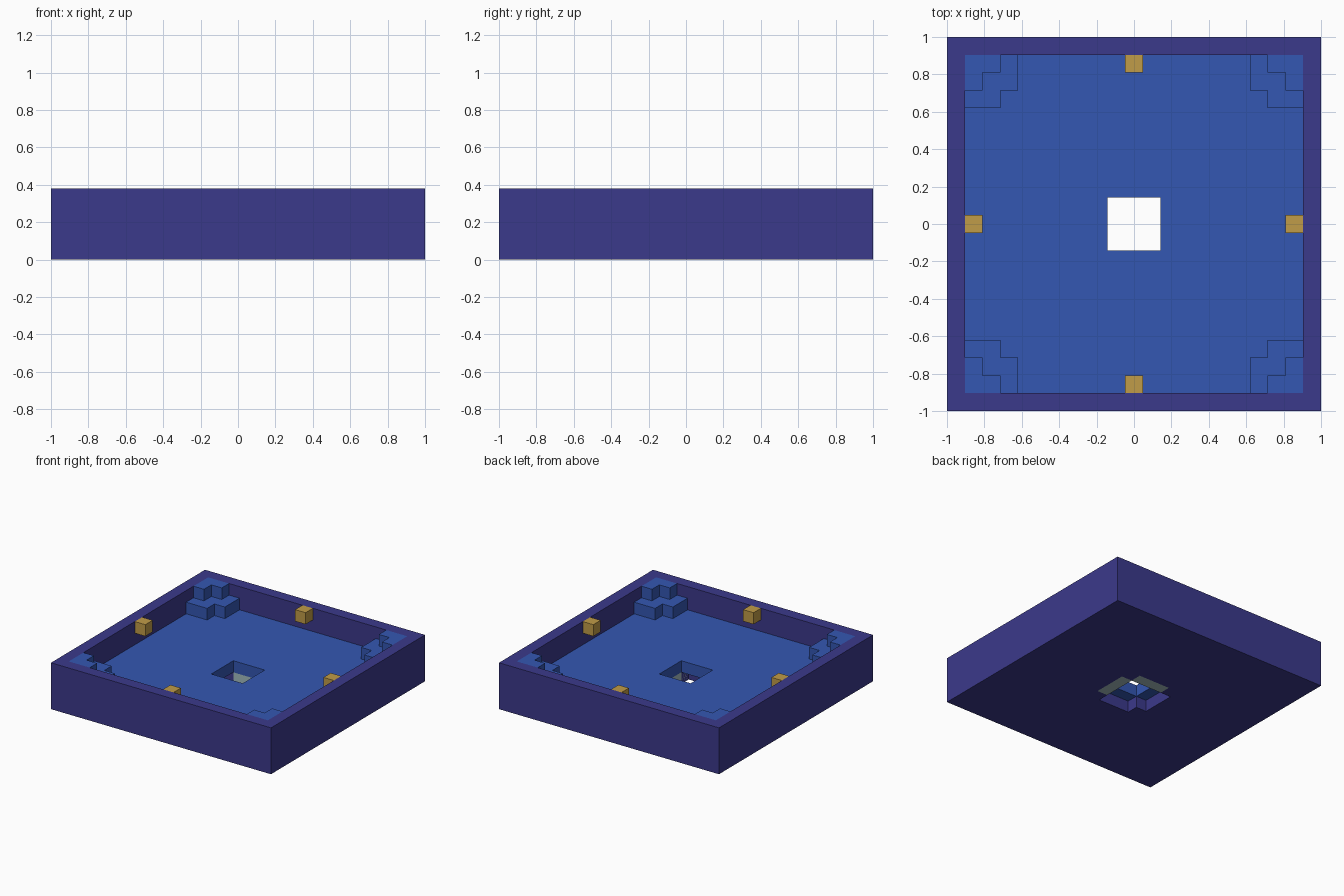
import bpy
import bmesh
from mathutils import Matrix, Vector

if "Cube" in bpy.data.objects:
    bpy.data.objects.remove(bpy.data.objects["Cube"], do_unlink=True)

U = 2 / 21  # one block; the tray is 21 blocks wide and 4 high


def material(name, color):
    m = bpy.data.materials.new(name)
    m.use_nodes = True
    m.diffuse_color = (*color, 1)
    m.node_tree.nodes["Principled BSDF"].inputs["Base Color"].default_value = (*color, 1)
    return m


purple = material("deep purple", (0.044, 0.041, 0.258))
blue = material("royal blue", (0.034, 0.095, 0.445))
gold = material("gold", (0.527, 0.332, 0.065))
pale = material("pale grey", (0.366, 0.497, 0.515))


def square(half, cx=0, cy=0):
    return [(cx - half, cy - half), (cx + half, cy - half),
            (cx + half, cy + half), (cx - half, cy + half)]


def turn(points, quarters):
    """Rotate an outline about the centre by quarter turns."""
    for _ in range(quarters):
        points = [(-y, x) for x, y in points]
    return points


def prism(name, mat, outline, z0, z1, hole=None):
    """Extrude an outline, with an optional hole, between two heights in blocks."""
    bm = bmesh.new()
    loops = [outline] + ([hole] if hole else [])
    edges = []
    for loop in loops:
        vs = [bm.verts.new((x, y, z0)) for x, y in loop]
        if not hole:
            bm.faces.new(vs)
        edges += [bm.edges.new((a, b)) if hole else None
                  for a, b in zip(vs, vs[1:] + vs[:1])]
    if hole:
        bmesh.ops.triangle_fill(bm, use_beauty=True, edges=edges, normal=(0, 0, 1))
    top = bmesh.ops.extrude_face_region(bm, geom=bm.faces[:], use_keep_orig=True)
    bmesh.ops.translate(bm, vec=Vector((0, 0, z1 - z0)),
                        verts=[v for v in top["geom"] if isinstance(v, bmesh.types.BMVert)])
    bmesh.ops.recalc_face_normals(bm, faces=bm.faces[:])
    bm.transform(Matrix.Scale(U, 4))
    mesh = bpy.data.meshes.new(name)
    bm.to_mesh(mesh)
    bm.free()
    mesh.materials.append(mat)
    ob = bpy.data.objects.new(name, mesh)
    bpy.context.collection.objects.link(ob)
    return ob


# Outer tray, hollowed from above and pierced by a cross-shaped port
cross = [p for q in range(4) for p in turn([(2.5, -1.5), (2.5, 1.5), (1.5, 1.5)], q)]
tray = prism("tray", purple, square(10.5), 0, 4)
for cutter in (prism("pocket_cutter", purple, square(9.5), 1, 5),
               prism("port_cutter", purple, cross, -1, 2)):
    cut = tray.modifiers.new(cutter.name, "BOOLEAN")
    cut.operation = "DIFFERENCE"
    cut.solver = "EXACT"
    cut.object = cutter
    cutter.hide_render = True
    cutter.hide_viewport = True
    cutter.display_type = "WIRE"

# Inner floor and the pale frame lining the port below it
prism("floor", blue, square(9.5), 1, 2, square(1.5))
prism("port_frame", pale, cross, 0, 1, square(1.5))

# Stepped corners and a gold block in the middle of each wall
lower = [(9.5, 9.5), (6.5, 9.5), (6.5, 7.5), (7.5, 7.5), (7.5, 6.5), (9.5, 6.5)]
upper = [(9.5, 9.5), (7.5, 9.5), (7.5, 8.5), (8.5, 8.5), (8.5, 7.5), (9.5, 7.5)]
corners = ("back_left", "back_right", "front_right", "front_left")
sides = ("left", "back", "right", "front")
for q in range(4):
    prism(corners[q] + "_lower_step", blue, turn(lower, q), 2, 3)
    prism(corners[q] + "_upper_step", blue, turn(upper, q), 3, 4)
    prism(sides[q] + "_gold_block", gold, turn(square(0.5, 9), q), 3, 4)
